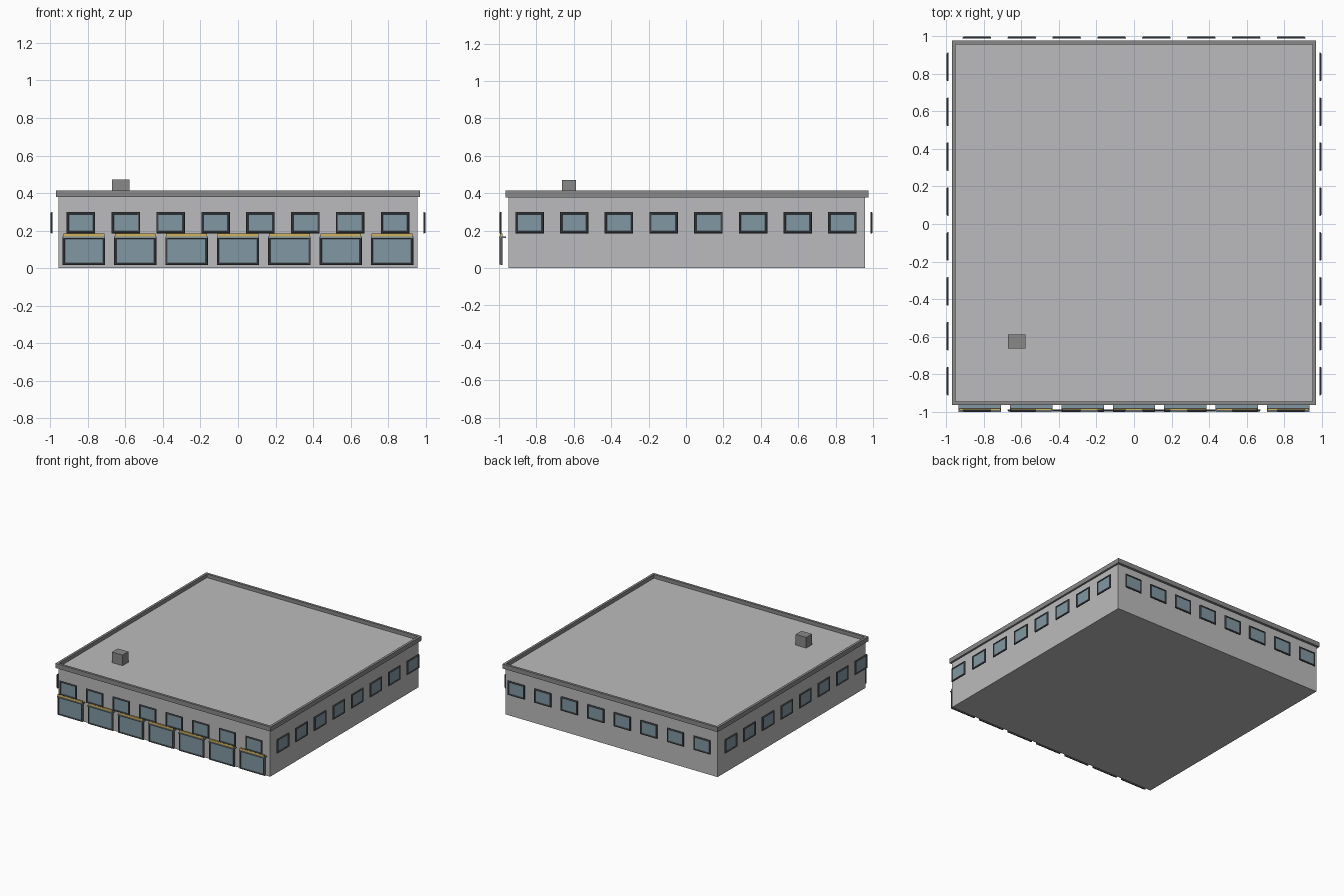
import bpy, bmesh
from math import pi
from mathutils import Matrix, Vector

if "Cube" in bpy.data.objects:
    bpy.data.objects.remove(bpy.data.objects["Cube"])


def material(name, rgb):
    m = bpy.data.materials.new(name)
    m.diffuse_color = (*rgb, 1)
    m.use_nodes = True
    m.node_tree.nodes["Principled BSDF"].inputs["Base Color"].default_value = m.diffuse_color
    return m


GLASS = material("blue_glass", (0.22, 0.31, 0.36))
FRAME = material("dark_frame", (0.09, 0.10, 0.11))
YELLOW = material("yellow_trim", (0.65, 0.45, 0.12))
WALL = material("wall_grey", (0.5, 0.5, 0.51))
TRIM = material("trim_grey", (0.25, 0.25, 0.25))


def finish(name, bm, mats, matrix=None):
    if matrix:
        bm.transform(matrix)
    bmesh.ops.recalc_face_normals(bm, faces=bm.faces)
    me = bpy.data.meshes.new(name)
    bm.to_mesh(me)
    bm.free()
    for m in mats:
        me.materials.append(m)
    ob = bpy.data.objects.new(name, me)
    bpy.context.collection.objects.link(ob)
    return ob


def box(name, lo, hi, mat, matrix=None):
    bm = bmesh.new()
    lo, hi = Vector(lo), Vector(hi)
    size = hi - lo
    bmesh.ops.create_cube(bm, size=1, matrix=Matrix.Translation((lo + hi) / 2) @ Matrix.Diagonal((*size, 1)))
    return finish(name, bm, [mat], matrix)


def window(name, w, z0, z1, back, front, matrix):
    """Framed pane facing -y: bevelled border around a recessed glass face."""
    bm = bmesh.new()
    # (inset, depth) of each rectangular loop from back to glass
    prof = [(0, back), (0, (back + front) / 2), (0.004, front), (0.010, front), (0.012, front + 0.005)]
    loops = []
    for i, y in prof:
        x = w / 2 - i
        loops.append([bm.verts.new(c) for c in
                      ((-x, y, z0 + i), (x, y, z0 + i), (x, y, z1 - i), (-x, y, z1 - i))])
    for a, b in zip(loops, loops[1:]):
        for k in range(4):
            n = (k + 1) % 4
            bm.faces.new((a[k], a[n], b[n], b[k]))
    bm.faces.new(loops[0])
    bm.faces.new(loops[-1]).material_index = 1
    return finish(name, bm, [FRAME, GLASS], matrix)


# main block and flat roof
box("building_body", (-0.955, -0.95, 0), (0.955, 0.957, 0.385), WALL)

# parapet ring around the roof edge
bm = bmesh.new()
rings = []
for inset, z in ((0, 0.378), (0, 0.415), (0.02, 0.415), (0.02, 0.378)):
    x0, y0, y1 = 0.97 - inset, -0.965 + inset, 0.977 - inset
    rings.append([bm.verts.new(c) for c in ((-x0, y0, z), (x0, y0, z), (x0, y1, z), (-x0, y1, z))])
for j in range(4):
    a, b = rings[j], rings[(j + 1) % 4]
    for k in range(4):
        n = (k + 1) % 4
        bm.faces.new((a[k], a[n], b[n], b[k]))
finish("roof_parapet", bm, [TRIM])

# roof vent
box("roof_vent", (-0.672, -0.662, 0.38), (-0.577, -0.588, 0.472), TRIM)

# eight upper windows standing off each side
for side, angle in (("front", 0), ("right", pi / 2), ("back", pi), ("left", -pi / 2)):
    for i in range(8):
        m = Matrix.Rotation(angle, 4, 'Z') @ Matrix.Translation(((i - 3.5) * 0.239, 0, 0))
        window(f"{side}_window_{i + 1}", 0.152, 0.185, 0.299, -0.987, -0.998, m)

# seven shop windows with a ledge and yellow trim
for i in range(7):
    m = Matrix.Translation(((i - 3) * 0.2735, 0, 0))
    window(f"shop_window_{i + 1}", 0.226, 0.016, 0.168, -0.981, -0.996, m)
    box(f"shop_ledge_{i + 1}", (-0.113, -1.0, 0.161), (0.113, -0.962, 0.168), GLASS, m)
    box(f"shop_trim_{i + 1}", (-0.109, -0.994, 0.168), (0.109, -0.982, 0.186), YELLOW, m)
